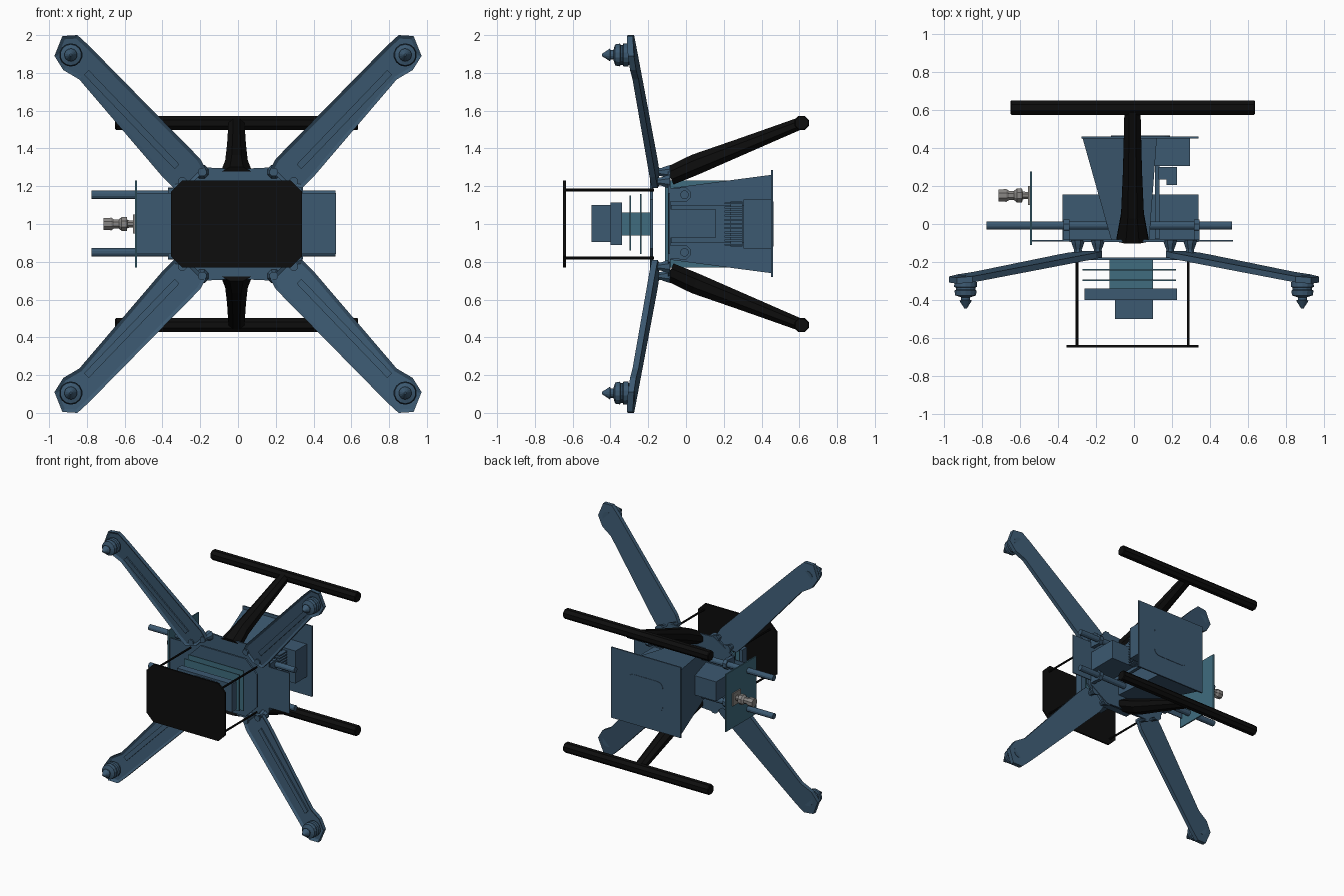
import bpy, bmesh, math
from mathutils import Vector, Matrix

if "Cube" in bpy.data.objects:
    bpy.data.objects.remove(bpy.data.objects["Cube"])


def material(name, col):
    m = bpy.data.materials.new(name)
    m.diffuse_color = (*col, 1)
    m.use_nodes = True
    m.node_tree.nodes["Principled BSDF"].inputs["Base Color"].default_value = m.diffuse_color
    return m


BLUE = material("slate_blue", (0.045, 0.10, 0.165))
TEAL = material("teal", (0.05, 0.15, 0.21))
BLACK = material("black", (0.004, 0.004, 0.004))
GREY = material("grey", (0.25, 0.24, 0.23))


def finish(name, bm, mat):
    bmesh.ops.recalc_face_normals(bm, faces=bm.faces)
    me = bpy.data.meshes.new(name)
    bm.to_mesh(me)
    bm.free()
    ob = bpy.data.objects.new(name, me)
    bpy.context.collection.objects.link(ob)
    me.materials.append(mat)
    return ob


def loft(name, rings, mat):
    """Skin closed rings of equal length and cap both ends."""
    bm = bmesh.new()
    vs = [[bm.verts.new(p) for p in r] for r in rings]
    n = len(vs[0])
    for a, b in zip(vs, vs[1:]):
        for i in range(n):
            bm.faces.new((a[i], a[(i + 1) % n], b[(i + 1) % n], b[i]))
    bm.faces.new(vs[0])
    bm.faces.new(vs[-1])
    return finish(name, bm, mat)


def box(name, x, y, z, mat=BLUE):
    return loft(name, [[(x[0], k, z[0]), (x[1], k, z[0]), (x[1], k, z[1]), (x[0], k, z[1])] for k in y], mat)


def plate(name, pts, y, mat):
    return loft(name, [[(px, k, pz) for px, pz in pts] for k in y], mat)


def chamfered(x0, x1, z0, z1, c):
    return [(x0 + c, z0), (x1 - c, z0), (x1, z0 + c), (x1, z1 - c),
            (x1 - c, z1), (x0 + c, z1), (x0, z1 - c), (x0, z0 + c)]


def turned(name, origin, axis, profile, mat, n=12):
    """Stack of circles: profile holds (distance along axis, radius)."""
    q = Vector((0, 0, 1)).rotation_difference(Vector(axis))
    rings = [[Vector(origin) + q @ Vector((r * math.cos(2 * math.pi * (i + .5) / n),
                                           r * math.sin(2 * math.pi * (i + .5) / n), d))
              for i in range(n)] for d, r in profile]
    return loft(name, rings, mat)


# Canopy plate and its four posts
plate("canopy_plate", chamfered(-0.355, 0.34, 0.77, 1.23, 0.06), (-0.65, -0.636), BLACK)
for x in (-0.30, 0.285):
    for z in (0.82, 1.18):
        turned("canopy_post", (x, -0.64, z), (0, 1, 0), [(0, .008), (0.47, .008)], BLACK, 8)

# Electronics stack
box("stack_cap", (-0.10, 0.10), (-0.50, -0.40), (0.905, 1.10))
box("stack_module", (-0.26, 0.225), (-0.40, -0.34), (0.89, 1.115))
box("stack_core", (-0.13, 0.10), (-0.345, -0.185), (0.94, 1.06), TEAL)
box("stack_board_upper", (-0.27, 0.22), (-0.30, -0.292), (0.86, 1.15), TEAL)
box("stack_board_lower", (-0.27, 0.22), (-0.244, -0.236), (0.84, 1.16), TEAL)

# Hub plates
plate("hub_top_plate", chamfered(-0.30, 0.30, 0.77, 1.23, 0.1), (-0.19, -0.175), BLUE)
hub = [(-.34, .8), (-.19, .70), (-.08, .705), (.08, .705), (.19, .70), (.34, .8),
       (.34, 1.2), (.19, 1.30), (.08, 1.295), (-.08, 1.295), (-.19, 1.30), (-.34, 1.2)]
plate("hub_bottom_plate", hub, (-0.094, -0.082), BLUE)
box("base_rail_plate", (-0.54, 0.52), (-0.092, -0.084), (0.84, 1.165))

# Arms: sloping plate with a recessed front, centre rib, feet and motor
ARM = [(.17, .29), (.20, .345), (.79, .945), (.85, 1.0), (.93, .995), (.972, .89),
       (.925, .815), (.84, .765), (.40, .25), (.34, .19), (.25, .21)]
RIB = [(.31, .315), (.79, .815), (.815, .79), (.335, .29)]


def arm_y(x, z):
    return -0.165 - 0.125 * (math.hypot(x, z) - 0.4) / 0.92


for sx in (-1, 1):
    for sz in (-1, 1):
        bm = bmesh.new()
        back = [bm.verts.new((sx * x, arm_y(x, z) + .014, 1 + sz * z)) for x, z in ARM]
        front = [bm.verts.new((sx * x, arm_y(x, z) - .018, 1 + sz * z)) for x, z in ARM]
        n = len(ARM)
        for i in range(n):
            j = (i + 1) % n
            bm.faces.new((back[i], back[j], front[j], front[i]))
        bm.faces.new(back)
        top = bm.faces.new(front)
        bmesh.ops.recalc_face_normals(bm, faces=bm.faces)
        bmesh.ops.inset_region(bm, faces=[top], thickness=0.018, use_even_offset=True)
        bmesh.ops.translate(bm, verts=top.verts, vec=(0, 0.012, 0))
        finish("arm", bm, BLUE)
        loft("arm_rib", [[(sx * x, arm_y(x, z) + d, 1 + sz * z) for x, z in RIB]
                         for d in (-.018, 0.0)], BLUE)
        for x, z in ((.19, .275), (.295, .225)):
            turned("arm_foot", (sx * x, -0.085, 1 + sz * z), (0, -1, 0),
                   [(0, .04), (.02, .034), (.05, .022), (.095, .024)], BLUE, 8)
        turned("motor", (sx * .885, -0.27, 1 + sz * .895), (0, -1, 0),
               [(0, .045), (.03, .045), (.035, .06), (.06, .062), (.065, .052), (.075, .052),
                (.08, .06), (.105, .056), (.115, .025), (.13, .025), (.132, .034), (.175, .006)],
               BLUE, 14)

# Battery, side rails and rail clamps
box("battery", (-0.375, 0.34), (-0.084, 0.155), (0.925, 1.08))
for z in (0.85, 1.155):
    turned("side_rail", (-0.775, -0.008, z), (1, 0, 0), [(0, .023), (1.29, .023)], BLUE, 12)
    for x in (-0.37, 0.315):
        turned("rail_clamp", (x, -0.015, z), (1, 0, 0), [(0, .042), (.03, .042)], BLUE, 8)
        box("clamp_base", (x, x + .03), (-0.084, -0.02), (z - .035, z + .035))

# Tapered support behind the hub and the rear panel
loft("panel_support", [[(x0, y, 1 - h), (x1, y, 1 - h), (x1, y, 1 + h), (x0, y, 1 + h)]
                       for x0, x1, y, h in ((-.12, .08, -.082, .19), (-.27, .12, .45, .26))], BLUE)
box("rear_panel", (-0.275, 0.34), (0.45, 0.461), (0.72, 1.285))


def rounded(x0, x1, z0, z1, r):
    pts = []
    for k, (cx, cz) in enumerate(((x1 - r, z1 - r), (x0 + r, z1 - r), (x0 + r, z0 + r), (x1 - r, z0 + r))):
        for s in range(5):
            a = math.pi / 2 * (k + s / 4)
            pts.append((cx + r * math.cos(a), cz + r * math.sin(a)))
    return pts


plate("rear_panel_boss", rounded(-0.12, 0.19, 0.88, 1.12, 0.05), (0.46, 0.464), BLUE)

# Sensor housing with cooling fins
box("sensor_housing", (0.11, 0.295), (0.305, 0.45), (0.87, 1.13))
box("sensor_neck", (0.11, 0.135), (-0.08, 0.31), (0.90, 1.10))
box("fin_base", (0.13, 0.19), (0.235, 0.30), (0.88, 1.12))
for i in range(11):
    z = 0.885 + i * 0.022
    box("cooling_fin", (0.17, 0.225), (0.205, 0.30), (z, z + 0.01))

# Side camera on its mounting plate
box("camera_plate", (-0.546, -0.536), (-0.11, 0.275), (0.77, 1.23), TEAL)
box("camera_mount", (-0.556, -0.546), (0.10, 0.20), (0.95, 1.05), GREY)
turned("camera", (-0.556, 0.15, 1.0), (-1, 0, 0),
       [(0, .02), (.03, .022), (.032, .04), (.06, .04), (.075, .026), (.10, .026),
        (.115, .036), (.155, .034)], GREY, 8)

# Landing legs: tapering strut and octagonal skid
STRUT = [(-.085, 1.255, .085, .05), (.05, 1.315, .06, .055), (.28, 1.405, .05, .045), (.61, 1.535, .042, .032)]
for s in (-1, 1):
    d = Vector((0, 0.70, 0.28)).normalized()
    up = Vector((0, -d.z, d.y))
    rings = []
    for y, z, w, h in STRUT:
        ring = []
        for i in range(8):
            a = math.pi / 4 * (i + .5)
            p = Vector((-0.008 + w * 1.08 * math.cos(a), y, z)) + up * h * 1.08 * math.sin(a)
            ring.append((p.x, p.y, 1 + s * (p.z - 1)))
        rings.append(ring)
    loft("leg_strut", rings, BLACK)
    turned("landing_skid", (-0.65, 0.612, 1 + s * 0.535), (1, 0, 0),
           [(0, .036), (.006, .041), (1.28, .041), (1.286, .036)], BLACK, 8)
